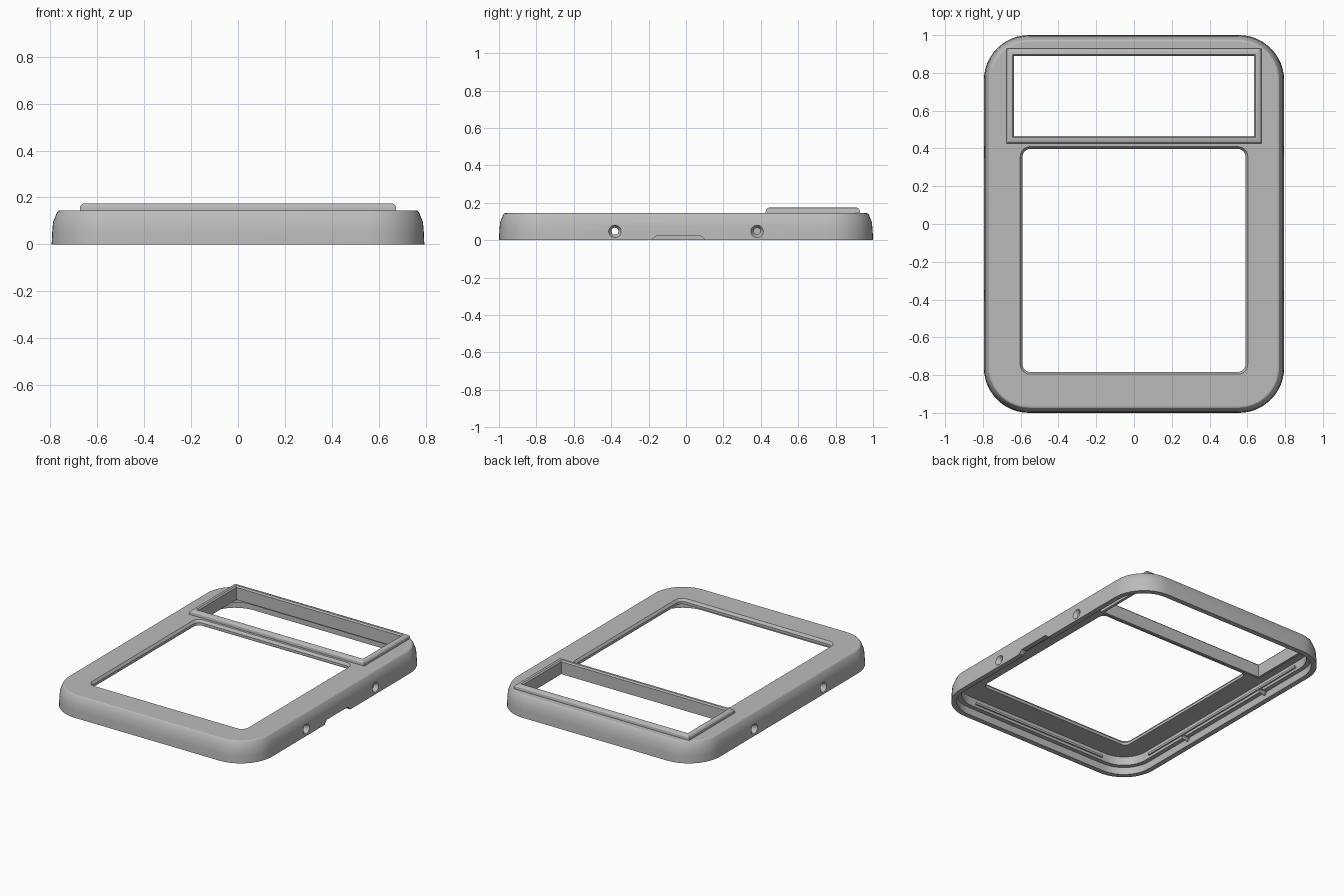
import bpy, bmesh, math
from mathutils import Matrix

if "Cube" in bpy.data.objects:
    bpy.data.objects.remove(bpy.data.objects["Cube"])

grey = bpy.data.materials.new("housing grey")
grey.use_nodes = True
grey.diffuse_color = (0.5, 0.5, 0.5, 1)
grey.node_tree.nodes["Principled BSDF"].inputs["Base Color"].default_value = (0.5, 0.5, 0.5, 1)


def finish(bm, name):
    bmesh.ops.recalc_face_normals(bm, faces=bm.faces)
    mesh = bpy.data.meshes.new(name)
    bm.to_mesh(mesh)
    bm.free()
    mesh.materials.append(grey)
    ob = bpy.data.objects.new(name, mesh)
    bpy.context.collection.objects.link(ob)
    return ob


def rounded(x, y, r, z, cy=0, steps=12):
    """Rounded rectangle outline with half sizes x, y."""
    pts = []
    n = steps if r > 0 else 0
    for q, (sx, sy) in enumerate(((1, 1), (-1, 1), (-1, -1), (1, -1))):
        for i in range(n + 1):
            a = math.pi / 2 * (q + (i / n if n else 0))
            pts.append((sx * (x - r) + r * math.cos(a),
                        cy + sy * (y - r) + r * math.sin(a), z))
    return pts


def loft(name, rings, closed=False):
    """Skin a stack of outlines; cap the ends, or join last to first."""
    bm = bmesh.new()
    loops = [[bm.verts.new(p) for p in ring] for ring in rings]
    pairs = list(zip(loops, loops[1:]))
    if closed:
        pairs.append((loops[-1], loops[0]))
    else:
        bm.faces.new(loops[0])
        bm.faces.new(loops[-1])
    for a, b in pairs:
        for i in range(len(a)):
            j = (i + 1) % len(a)
            bm.faces.new((a[i], a[j], b[j], b[i]))
    return finish(bm, name)


def box(name, centre, size):
    bm = bmesh.new()
    bmesh.ops.create_cube(bm, size=1, matrix=Matrix.Translation(centre) @ Matrix.Diagonal((*size, 1)))
    return finish(bm, name)


def cone(name, x, y, z, r1, r2, depth):
    bm = bmesh.new()
    bmesh.ops.create_cone(bm, cap_ends=True, segments=24, radius1=r1, radius2=r2, depth=depth,
                          matrix=Matrix.Translation((x, y, z)) @ Matrix.Rotation(math.pi / 2, 4, "Y"))
    return finish(bm, name)


def cut(target, cutter):
    mod = target.modifiers.new(cutter.name, "BOOLEAN")
    mod.operation = "DIFFERENCE"
    mod.solver = "EXACT"
    mod.object = cutter
    cutter.hide_render = True
    cutter.hide_set(True)
    cutters.append(cutter)


cutters = []
W, L, R = 0.795, 1.0, 0.24


def shell(inset, z):
    return rounded(W - inset, L - inset, R - inset, z)


# Hollow tray: outer wall, bevelled top, stepped cavity below
housing = loft("housing", [
    shell(0.065, 0.11), shell(0.065, 0.05), shell(0.035, 0.05), shell(0.035, 0),
    shell(0, 0), shell(0.002, 0.05), shell(0.006, 0.095), shell(0.022, 0.135),
    shell(0.027, 0.142), shell(0.034, 0.145)])

# Main window with a chamfered edge
cy = -0.193
cut(housing, loft("main_window_cutter", [
    rounded(0.59, 0.59, 0.04, 0.05, cy), rounded(0.59, 0.59, 0.04, 0.128, cy),
    rounded(0.603, 0.603, 0.053, 0.146, cy), rounded(0.603, 0.603, 0.053, 0.2, cy)]))

# Upper window opening
by, bx, bl = 0.678, 0.635, 0.212
cut(housing, box("upper_window_cutter", (0, by, 0.12), (2 * bx + 0.02, 2 * bl + 0.02, 0.2)))

# Latch notch in the one side wall
cut(housing, loft("notch_cutter", [
    [(x, -0.18, -0.02), (x, 0.10, -0.02), (x, 0.10, 0.005),
     (x, 0.075, 0.026), (x, -0.155, 0.026), (x, -0.18, 0.005)] for x in (0.7, 0.85)]))

# Countersunk screw holes through both side walls
for side in (-1, 1):
    for y in (-0.38, 0.38):
        cut(housing, cone("hole_cutter", side * 0.76, y, 0.048, 0.019, 0.019, 0.3))
        near, far = (0.019, 0.036) if side > 0 else (0.036, 0.019)
        cut(housing, cone("countersink_cutter", side * 0.782, y, 0.048, near, far, 0.03))

# Bake the cuts, then drop the cutters
bpy.context.view_layer.update()
graph = bpy.context.evaluated_depsgraph_get()
baked = bpy.data.meshes.new_from_object(housing.evaluated_get(graph))
housing.modifiers.clear()
housing.data = baked
for c in cutters:
    bpy.data.objects.remove(c)


# Raised rim of the upper window, with a skirt reaching down inside
def rim(grow, z):
    return rounded(bx + grow, bl + grow, 0, z, by)


bezel = loft("upper_window_rim", [
    rim(0, 0.08), rim(0, 0.166), rim(0.008, 0.175), rim(0.02, 0.175), rim(0.031, 0.171),
    rim(0.038, 0.163), rim(0.04, 0.152), rim(0.04, 0.142), rim(0.018, 0.142), rim(0.018, 0.08)],
    closed=True)

# Snap ridges along the inside walls
parts = [housing, bezel]
for s in (-1, 1):
    parts.append(box("side_ridge", (s * 0.727, 0, 0.075), (0.014, 1.44, 0.014)))
    parts.append(box("end_ridge", (0, s * 0.932, 0.075), (1.04, 0.014, 0.014)))

# Smooth the curved walls, keep the edges crisp
bpy.ops.object.select_all(action="DESELECT")
for ob in parts:
    ob.select_set(True)
bpy.context.view_layer.objects.active = housing
bpy.ops.object.shade_smooth_by_angle(angle=math.radians(20))
